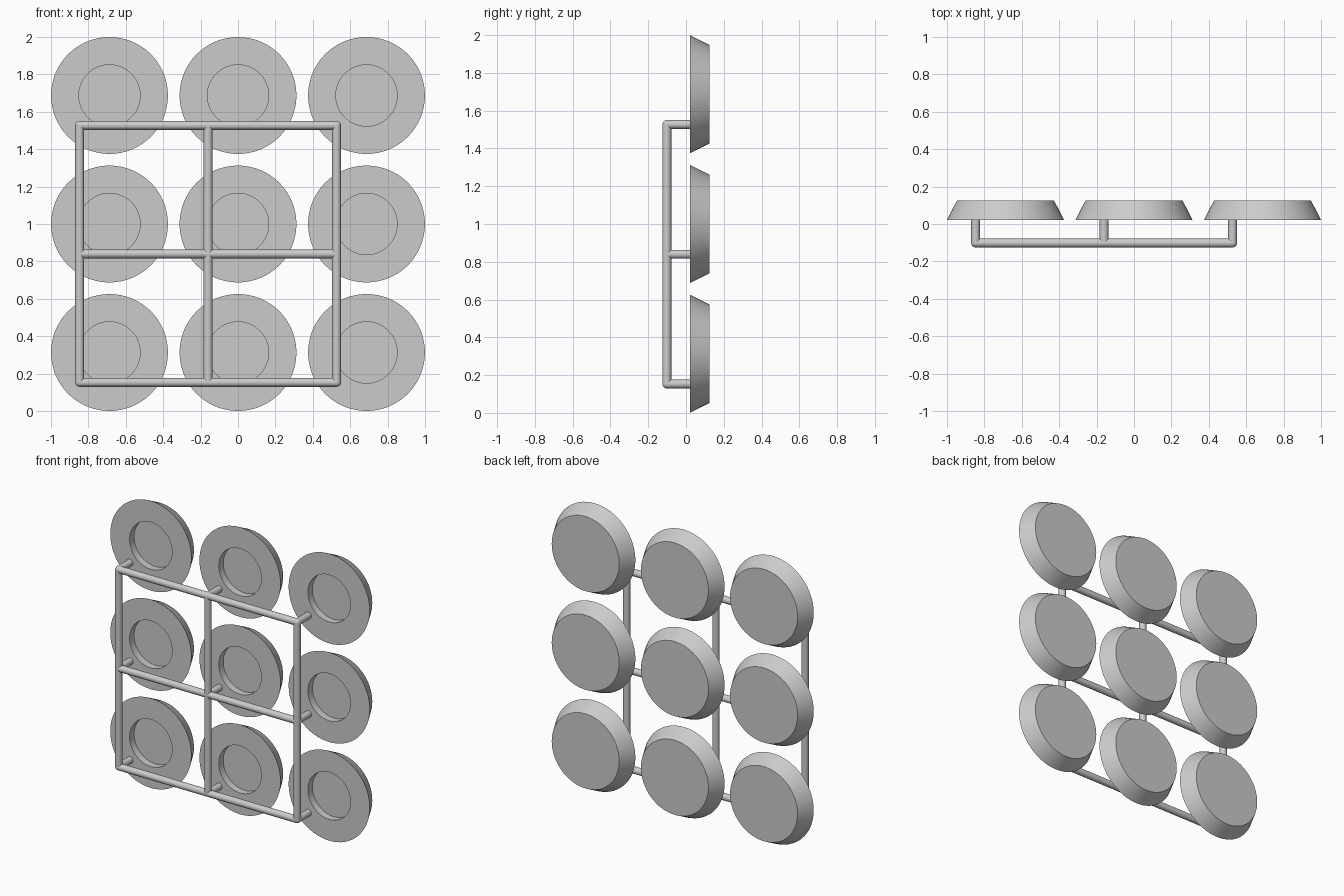
import bpy, bmesh, math
from mathutils import Vector

cube = bpy.data.objects.get("Cube")
if cube:
    bpy.data.objects.remove(cube, do_unlink=True)

grey = bpy.data.materials.new("light grey")
grey.use_nodes = True
colour = (0.6, 0.6, 0.6, 1)
grey.diffuse_color = colour
grey.node_tree.nodes["Principled BSDF"].inputs["Base Color"].default_value = colour

SPACING = 0.687
BAR_R = 0.0235
BAR_Y = -0.1015
FRONT, BACK = 0.022, 0.125
names_x = ("right", "middle", "left")
names_z = ("bottom", "centre", "top")


def finish(bm, name):
    bmesh.ops.recalc_face_normals(bm, faces=bm.faces)
    mesh = bpy.data.meshes.new(name)
    bm.to_mesh(mesh)
    bm.free()
    mesh.materials.append(grey)
    obj = bpy.data.objects.new(name, mesh)
    bpy.context.collection.objects.link(obj)
    bpy.ops.object.select_all(action='DESELECT')
    obj.select_set(True)
    bpy.context.view_layer.objects.active = obj
    bpy.ops.object.shade_smooth_by_angle(angle=math.radians(30))
    return obj


def disc(name, x, z, sides=64):
    # Tapered disc with a round recess in its front, turned about the y axis
    profile = [(0.164, FRONT + 0.05), (0.164, FRONT), (0.3125, FRONT), (0.26, BACK)]
    bm = bmesh.new()
    rings = []
    for r, y in profile:
        angles = [2 * math.pi * i / sides for i in range(sides)]
        rings.append([bm.verts.new((x + r * math.cos(a), y, z + r * math.sin(a)))
                      for a in angles])
    for a, b in zip(rings, rings[1:]):
        for i in range(sides):
            j = (i + 1) % sides
            bm.faces.new((a[i], a[j], b[j], b[i]))
    bm.faces.new(rings[0])
    bm.faces.new(rings[-1])
    return finish(bm, name)


def bar(name, start, end):
    # Round tube between two points
    start, end = Vector(start), Vector(end)
    axis = end - start
    bm = bmesh.new()
    bmesh.ops.create_cone(bm, cap_ends=True, segments=24, radius1=BAR_R,
                          radius2=BAR_R, depth=axis.length)
    bmesh.ops.rotate(bm, verts=bm.verts, matrix=axis.to_track_quat('Z', 'Y').to_matrix())
    bmesh.ops.translate(bm, verts=bm.verts, vec=(start + end) / 2)
    return finish(bm, name)


def joint(name, centre):
    # Rounded elbow where tubes meet
    bm = bmesh.new()
    bmesh.ops.create_uvsphere(bm, u_segments=24, v_segments=12, radius=BAR_R)
    bmesh.ops.translate(bm, verts=bm.verts, vec=centre)
    return finish(bm, name)


disc_x = [-SPACING, 0, SPACING]
disc_z = [1 + d for d in disc_x]
bar_x = [x - 0.16 for x in disc_x]
bar_z = [z - 0.16 for z in disc_z]

# Nine discs, each with a peg and joint behind it
for i, nx in enumerate(names_x):
    for k, nz in enumerate(names_z):
        disc(f"{nz}_{nx}_disc", disc_x[i], disc_z[k])
        node = (bar_x[i], BAR_Y, bar_z[k])
        joint(f"{nz}_{nx}_joint", node)
        bar(f"{nz}_{nx}_peg", node, (bar_x[i], FRONT + 0.008, bar_z[k]))

# Square frame of tubes
for i, nx in enumerate(names_x):
    bar(f"{nx}_upright", (bar_x[i], BAR_Y, bar_z[0]), (bar_x[i], BAR_Y, bar_z[2]))
for k, nz in enumerate(names_z):
    bar(f"{nz}_rail", (bar_x[0], BAR_Y, bar_z[k]), (bar_x[2], BAR_Y, bar_z[k]))
